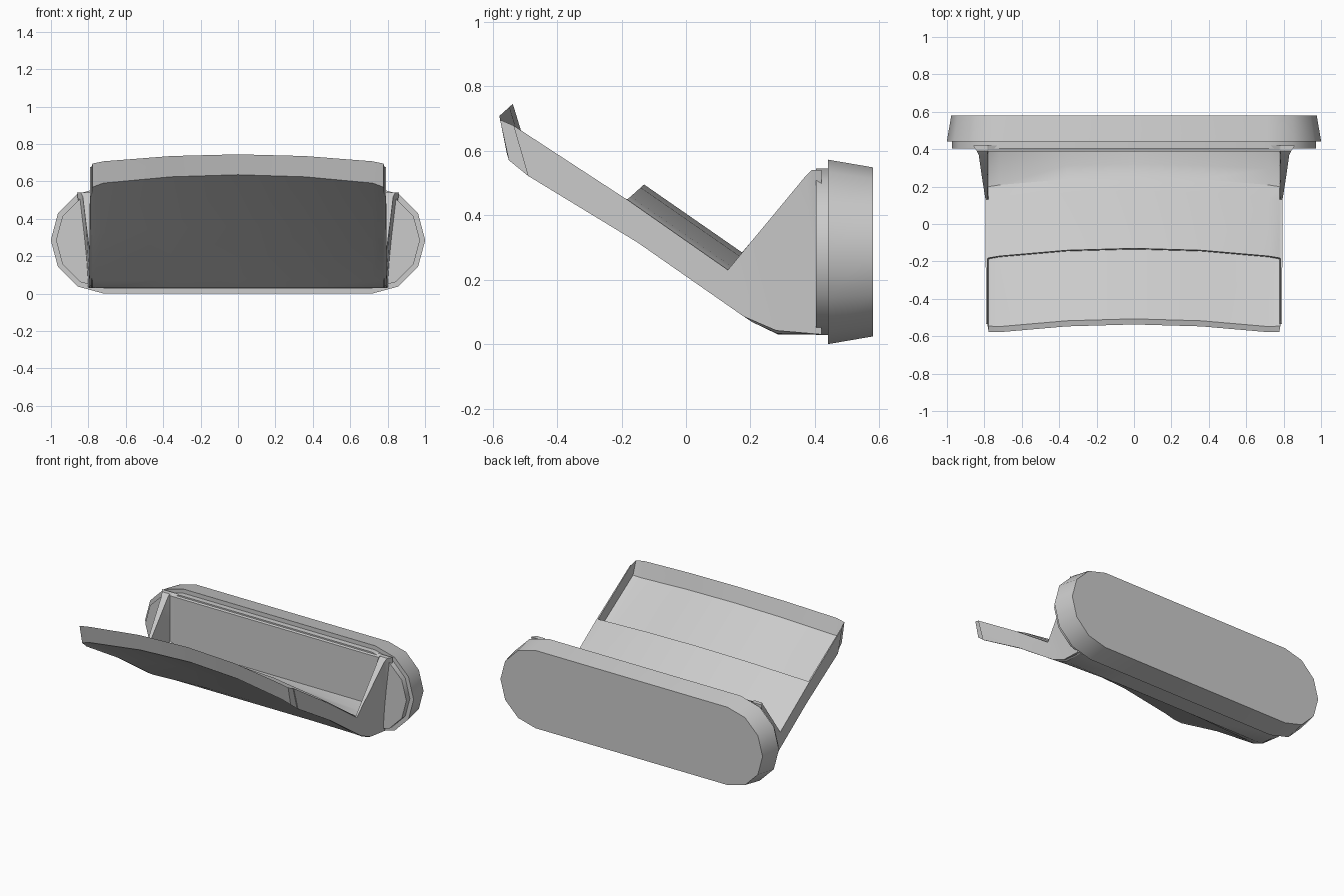
import bpy, bmesh, math

if "Cube" in bpy.data.objects:
    bpy.data.objects.remove(bpy.data.objects["Cube"])


def loft(name, rings, cap=None):
    """Skin a list of equal-length vertex rings and close both ends."""
    bm = bmesh.new()
    rows = [[bm.verts.new(p) for p in ring] for ring in rings]
    n = len(rows[0])
    for a, b in zip(rows, rows[1:]):
        for i in range(n):
            j = (i + 1) % n
            bm.faces.new((a[i], a[j], b[j], b[i]))
    for row in (rows[0], rows[-1]):
        for face in cap or [range(n)]:
            bm.faces.new([row[i] for i in face])
    bmesh.ops.recalc_face_normals(bm, faces=bm.faces)
    me = bpy.data.meshes.new(name)
    bm.to_mesh(me)
    bm.free()
    ob = bpy.data.objects.new(name, me)
    bpy.context.collection.objects.link(ob)
    bpy.ops.object.select_all(action='DESELECT')
    ob.select_set(True)
    bpy.context.view_layer.objects.active = ob
    bpy.ops.object.shade_smooth_by_angle(angle=math.radians(31))
    return ob


def stadium(y, r, half=0.715, zc=0.286):
    """Stadium outline with six segments per round end."""
    pts = []
    for side, start in ((1, -90), (-1, 90)):
        for k in range(7):
            a = math.radians(start + 30 * k)
            pts.append((side * half + r * math.cos(a), y, zc + r * math.sin(a)))
    return pts


# Back plate and the thin collar in front of it
loft("back_plate", [stadium(0.44, 0.286), stadium(0.58, 0.262)])
loft("collar", [stadium(0.403, 0.258), stadium(0.45, 0.258)])

# Scoop: centre cross-section (y, z, share of the arch)
inner = [(-.587, .70, 1), (-.557, .597, 1.1), (-.185, .36, 1),
         (-.18, .45, 1), (.13, .235, 1), (.20, .18, 1), (.29, .18, .6),
         (.388, .20, 0), (.388, .53, 0), (.42, .54, 0), (.42, .03, 0),
         (.285, .03, 0), (.21, .065, .3), (-.15, .315, 1), (-.564, .582, 1.2)]
# Side wall cross-section (y, z, outer x)
rim = [(-.535, .678, .79), (-.50, .655, .79), (-.195, .456, .793),
       (-.185, .45, .793), (.13, .23, .794), (.20, .315, .805),
       (.25, .375, .813), (.37, .52, .83), (.39, .54, .84), (.42, .54, .86),
       (.42, .03, .80), (.28, .042, .793), (.18, .085, .793),
       (-.15, .315, .793), (-.49, .522, .79)]
# Side wall faces, joining rim to underside
side = [(0, 1, 14), (1, 2, 13, 14), (2, 3, 13), (3, 4, 12, 13),
        (4, 5, 11, 12), (5, 6, 11), (6, 7, 10, 11), (7, 8, 10), (8, 9, 10)]


def floor_ring(x):
    k = 0.05 * (1 - (x / 0.79) ** 2)
    return [(x, y + k * min(f, 1), z + 0.9 * k * f) for y, z, f in inner]


def corner_ring(s):
    return [(s * .777, a[0] + t * (b[0] - a[0]), a[1] + t * (b[1] - a[1]))
            for i, (a, b) in enumerate(zip(inner, rim))
            for t in [.08 if 4 < i < 9 else .2]]


def rim_ring(s, outer):
    return [(s * (x if outer else 0.784), y, z) for y, z, x in rim]


rings = [rim_ring(-1, True), rim_ring(-1, False), corner_ring(-1)]
rings += [floor_ring(x) for x in (-.72, -.36, 0, .36, .72)]
rings += [corner_ring(1), rim_ring(1, False), rim_ring(1, True)]
loft("scoop", rings, side)
